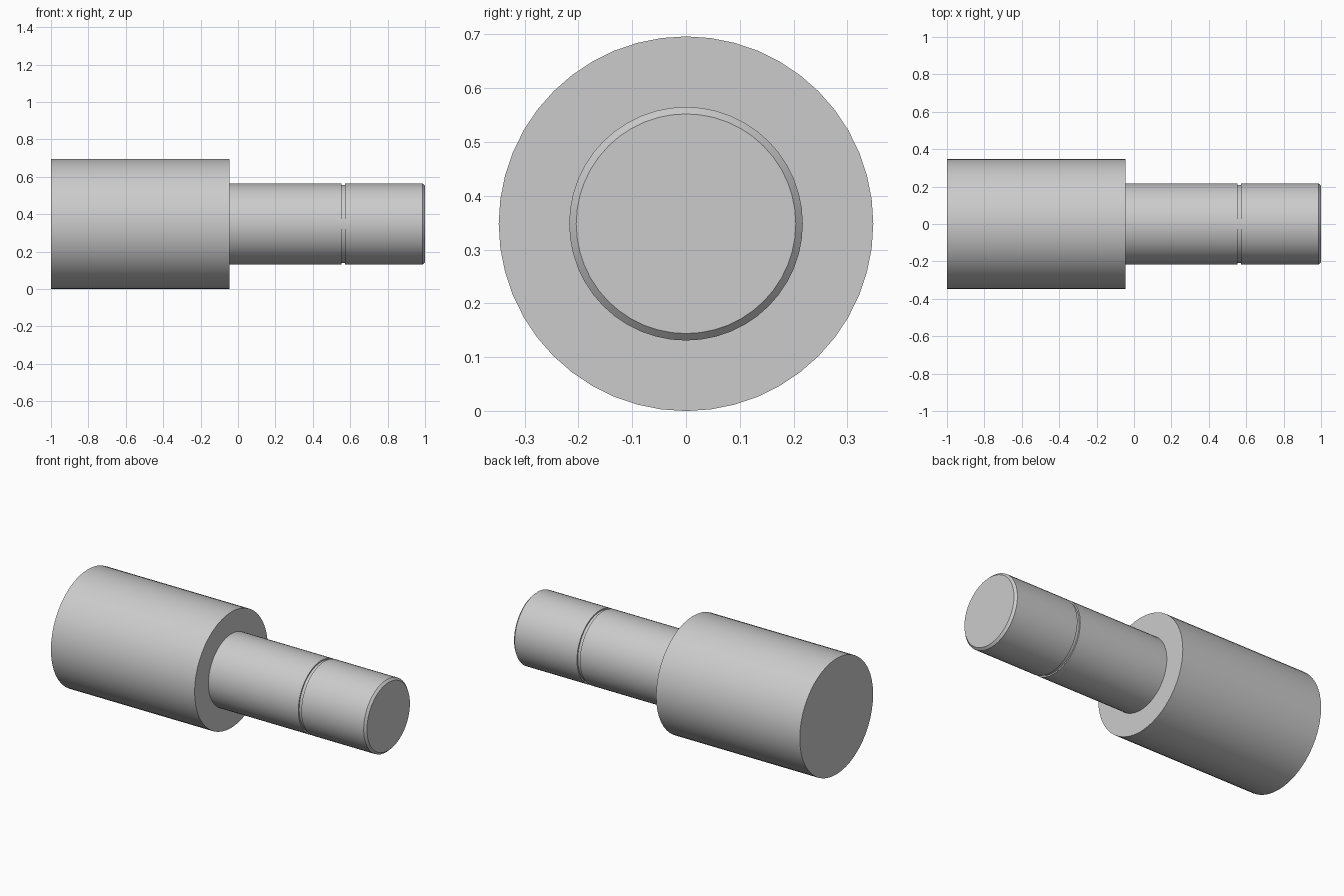
import bpy
import bmesh
import math
from mathutils import Matrix, Vector

cube = bpy.data.objects.get("Cube")
if cube:
    bpy.data.objects.remove(cube, do_unlink=True)

SEGMENTS = 48
BODY_R = 0.348
SHAFT_R = 0.217
GROOVE_R = 0.209
TIP_R = 0.204

steel = bpy.data.materials.new("grey steel")
colour = (0.6, 0.6, 0.6, 1)
steel.diffuse_color = colour
steel.use_nodes = True
steel.node_tree.nodes["Principled BSDF"].inputs["Base Color"].default_value = colour


def turn(name, profile):
    """Lathe a profile of (x, radius) points around the long axis."""
    bm = bmesh.new()
    verts = [bm.verts.new((x, 0, r)) for x, r in profile]
    edges = [bm.edges.new(pair) for pair in zip(verts, verts[1:])]
    bmesh.ops.spin(bm, geom=verts + edges, cent=(0, 0, 0), axis=(1, 0, 0),
                   angle=math.tau, steps=SEGMENTS, use_duplicate=False)
    bmesh.ops.remove_doubles(bm, verts=bm.verts, dist=0.0001)
    bmesh.ops.recalc_face_normals(bm, faces=bm.faces)
    bmesh.ops.transform(bm, matrix=Matrix.Translation(Vector((0, 0, BODY_R))),
                        verts=bm.verts)
    mesh = bpy.data.meshes.new(name)
    bm.to_mesh(mesh)
    bm.free()
    mesh.materials.append(steel)
    obj = bpy.data.objects.new(name, mesh)
    bpy.context.collection.objects.link(obj)
    bpy.ops.object.select_all(action='DESELECT')
    obj.select_set(True)
    bpy.context.view_layer.objects.active = obj
    bpy.ops.object.shade_smooth_by_angle(angle=math.radians(25))
    return obj


# Thick body, shoulder, grooved shaft and chamfered tip in one turned piece
turn("stepped_shaft", [
    (-1, 0), (-1, BODY_R), (-0.045, BODY_R),
    (-0.045, SHAFT_R), (0.553, SHAFT_R),
    (0.553, GROOVE_R), (0.573, GROOVE_R),
    (0.573, SHAFT_R), (0.987, SHAFT_R),
    (1, TIP_R), (1, 0),
])
